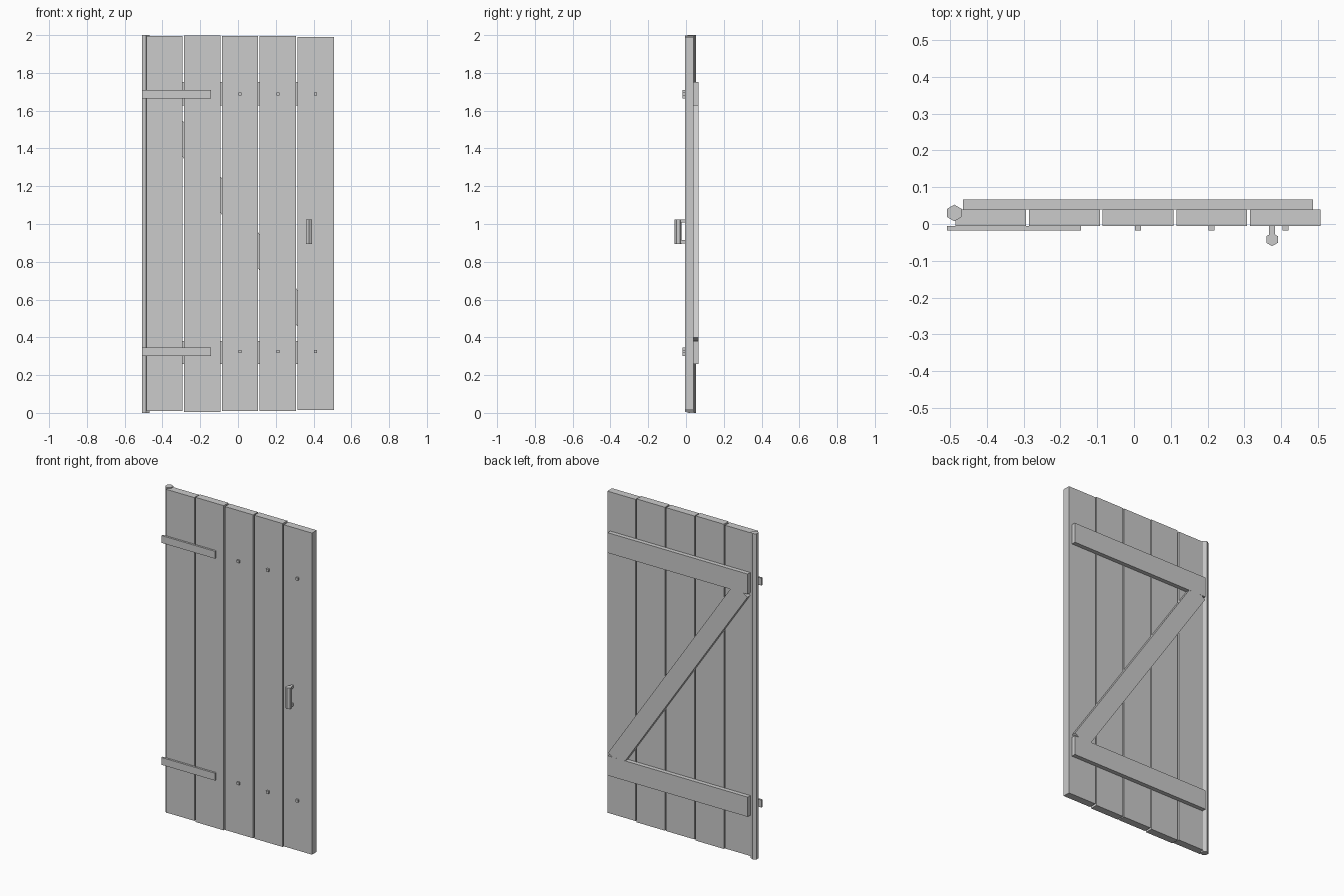
import bpy, math
from mathutils import Matrix, Vector

if "Cube" in bpy.data.objects:
    bpy.data.objects.remove(bpy.data.objects["Cube"])

grey = bpy.data.materials.new("plain_grey")
grey.diffuse_color = (0.6, 0.6, 0.6, 1)
grey.use_nodes = True
grey.node_tree.nodes["Principled BSDF"].inputs["Base Color"].default_value = grey.diffuse_color


def finish(name):
    ob = bpy.context.object
    ob.name = name
    ob.data.materials.append(grey)
    return ob


def box(name, x, y, z):
    """Box from (min, max) pairs on each axis."""
    bpy.ops.mesh.primitive_cube_add(size=1)
    ob = finish(name)
    size = [b - a for a, b in (x, y, z)]
    mid = Vector([(a + b) / 2 for a, b in (x, y, z)])
    ob.data.transform(Matrix.Translation(mid) @ Matrix.Diagonal((*size, 1)))
    return ob


def hex_rod(name, x, y, z, r):
    """Upright six-sided rod with corners pointing along y."""
    bpy.ops.mesh.primitive_cylinder_add(vertices=6, radius=r, depth=z[1] - z[0],
                                        location=(x, y, sum(z) / 2))
    return finish(name)


# Five planks with slightly uneven ends
ends = [(0.01, 1.995), (0.005, 1.999), (0.01, 1.996), (0.01, 1.996), (0.016, 1.991)]
for i, z in enumerate(ends):
    cx = -0.389 + 0.2 * i
    box(f"plank_{i + 1}", (cx - 0.096, cx + 0.096), (-0.006, 0.04), z)

# Hinge post
hex_rod("hinge_post", -0.488, 0.03, (0, 2), 0.0225)

# Back battens, front hinge straps and bolts
for label, batten_z, hz in (("lower", (0.26, 0.381), 0.324), ("upper", (1.627, 1.751), 1.687)):
    box(f"{label}_batten", (-0.465, 0.486), (0.04, 0.066), batten_z)
    box(f"{label}_strap", (-0.508, -0.144), (-0.018, -0.006), (hz - 0.0225, hz + 0.0225))
    for i, x in enumerate((0.011, 0.211, 0.411)):
        box(f"{label}_bolt_{i + 1}", (x - 0.008, x + 0.008), (-0.018, -0.006),
            (hz - 0.008, hz + 0.008))

# Diagonal brace, square cut ends
brace = box("diagonal_brace", (-0.766, 0.766), (0.04, 0.0657), (-0.0535, 0.0535))
brace.data.transform(Matrix.Translation((0.01, 0, 1.004))
                     @ Matrix.Rotation(math.atan(1.478), 4, 'Y'))

# Handle grip on two stand-offs
hex_rod("handle_grip", 0.375, -0.042, (0.895, 1.025), 0.018)
for label, z in (("lower", 0.906), ("upper", 1.015)):
    box(f"{label}_handle_mount", (0.367, 0.383), (-0.04, -0.006), (z - 0.008, z + 0.008))
